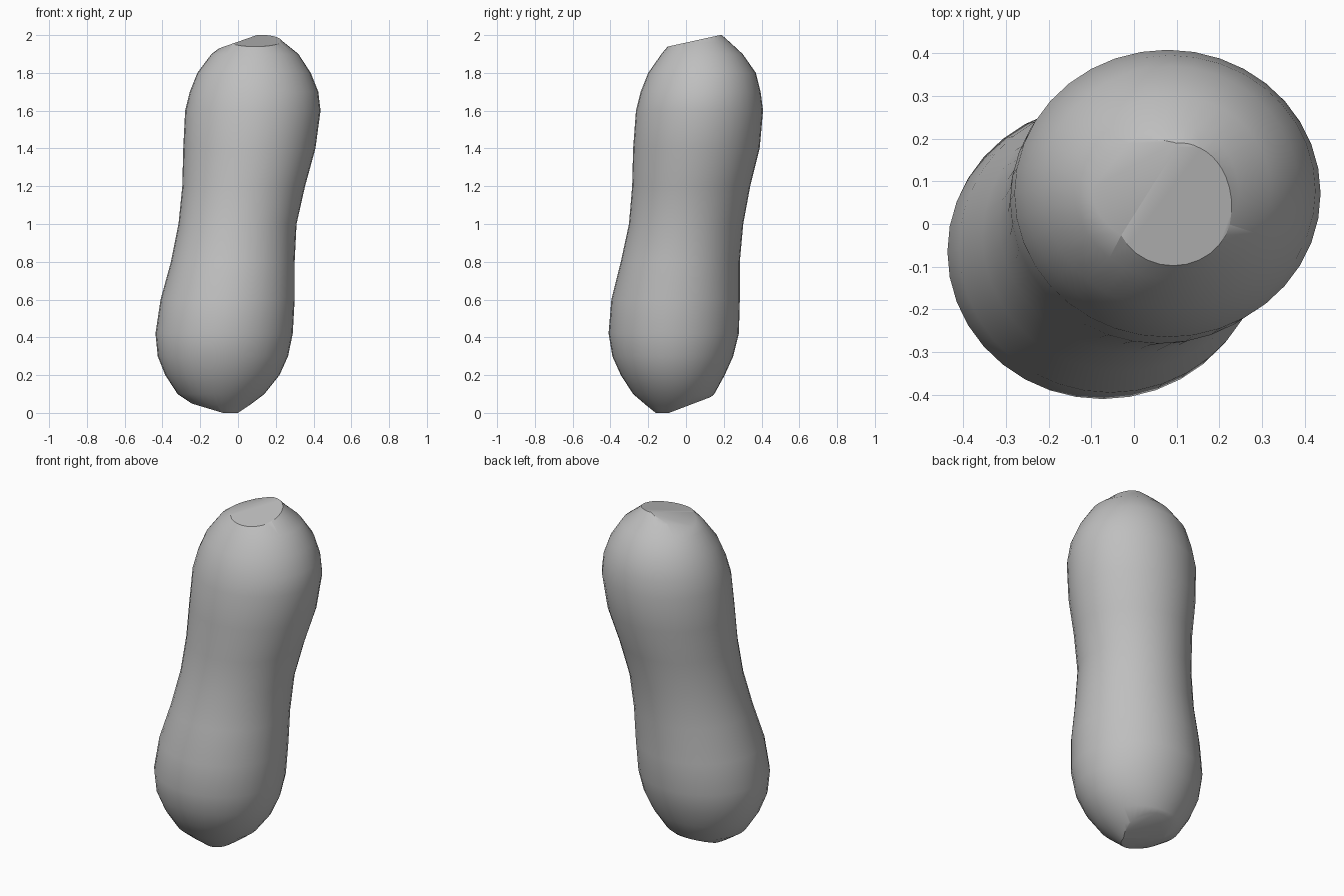
import bpy, bmesh, math
from mathutils import Vector

cube = bpy.data.objects.get("Cube")
if cube:
    bpy.data.objects.remove(cube, do_unlink=True)

# Plain grey material
grey = bpy.data.materials.new("matte grey")
grey.use_nodes = True
colour = (0.52, 0.52, 0.52, 1.0)
grey.diffuse_color = colour
bsdf = next(n for n in grey.node_tree.nodes if n.type == 'BSDF_PRINCIPLED')
bsdf.inputs["Base Color"].default_value = colour
bsdf.inputs["Roughness"].default_value = 0.8

# Cross-sections: height, min x, max x, min y, max y
SECTIONS = [
    (0.00, -0.14, 0.00, -0.16, 0.02),
    (0.04, -0.23, 0.06, -0.21, 0.08),
    (0.10, -0.32, 0.14, -0.28, 0.15),
    (0.20, -0.385, 0.22, -0.345, 0.205),
    (0.30, -0.425, 0.265, -0.39, 0.25),
    (0.42, -0.437, 0.29, -0.41, 0.28),
    (0.60, -0.41, 0.30, -0.395, 0.285),
    (0.80, -0.355, 0.30, -0.345, 0.285),
    (1.00, -0.315, 0.31, -0.302, 0.303),
    (1.20, -0.295, 0.355, -0.285, 0.34),
    (1.40, -0.29, 0.41, -0.28, 0.39),
    (1.60, -0.28, 0.437, -0.265, 0.408),
    (1.70, -0.255, 0.425, -0.24, 0.395),
    (1.80, -0.215, 0.385, -0.20, 0.37),
    (1.90, -0.14, 0.32, -0.13, 0.30),
    (1.96, -0.06, 0.245, -0.08, 0.235),
    (2.00, 0.02, 0.20, 0.00, 0.19),
]
SEGMENTS = 36

# Loft the leaning peanut body
bm = bmesh.new()
rings = []
for z, x0, x1, y0, y1 in SECTIONS:
    ring = []
    for i in range(SEGMENTS):
        a = 2 * math.pi * i / SEGMENTS
        ring.append(bm.verts.new(((x0 + x1) / 2 + (x1 - x0) / 2 * math.cos(a),
                                  (y0 + y1) / 2 + (y1 - y0) / 2 * math.sin(a), z)))
    rings.append(ring)
low = bm.verts.new((-0.07, -0.07, -0.02))
high = bm.verts.new((0.11, 0.10, 2.02))
for i in range(SEGMENTS):
    j = (i + 1) % SEGMENTS
    for a, b in zip(rings, rings[1:]):
        bm.faces.new((a[i], a[j], b[j], b[i]))
    bm.faces.new((low, rings[0][j], rings[0][i]))
    bm.faces.new((high, rings[-1][i], rings[-1][j]))

# Slice flat facets into both ends: point on plane, outward normal
CUTS = [
    ((0.12, 0.18, 2.0), (0, -0.22, 1)),
    ((0.0, 0.12, 1.965), (-0.35, 0, 1)),
    ((0, 0, 2.0), (0, 0, 1)),
    ((-0.08, -0.09, 0), (0, 0.38, -1)),
    ((-0.08, -0.09, 0), (-0.3, 0, -1)),
    ((0, 0, 0), (0, 0, -1)),
]
for point, normal in CUTS:
    geom = bm.verts[:] + bm.edges[:] + bm.faces[:]
    bmesh.ops.bisect_plane(bm, geom=geom, dist=1e-5, plane_co=Vector(point),
                           plane_no=Vector(normal).normalized(), clear_outer=True)
    rim = [e for e in bm.edges if e.is_boundary]
    if rim:
        bmesh.ops.holes_fill(bm, edges=rim, sides=0)
bmesh.ops.remove_doubles(bm, verts=bm.verts[:], dist=1e-4)
bmesh.ops.recalc_face_normals(bm, faces=bm.faces[:])

mesh = bpy.data.meshes.new("peanut_body")
bm.to_mesh(mesh)
bm.free()
mesh.materials.append(grey)
body = bpy.data.objects.new("peanut_body", mesh)
bpy.context.collection.objects.link(body)

# Smooth surface with crisp facet edges
bpy.ops.object.select_all(action='DESELECT')
body.select_set(True)
bpy.context.view_layer.objects.active = body
bpy.ops.object.shade_smooth_by_angle(angle=math.radians(32))
